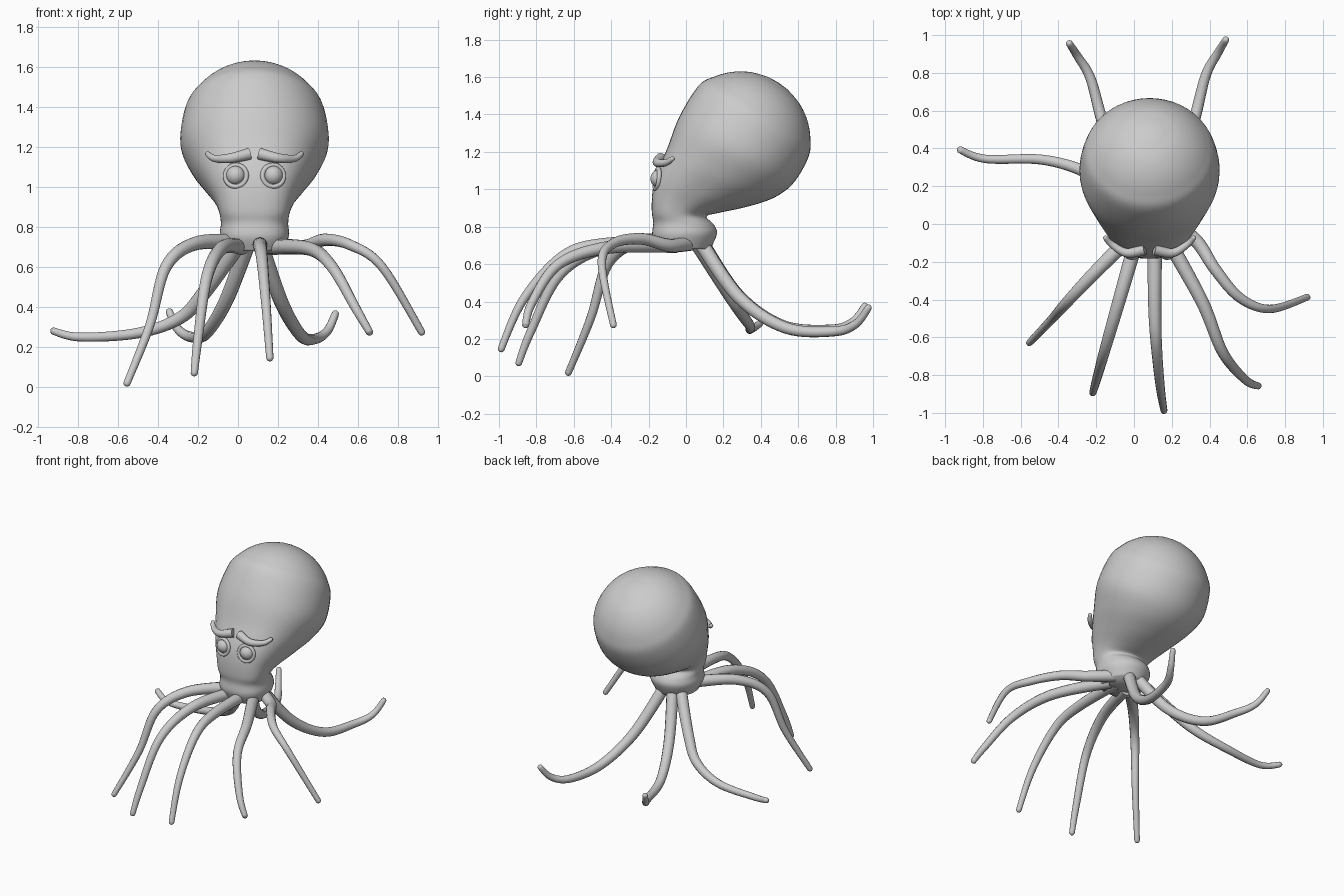
import bpy, bmesh
from math import sin, cos, pi, sqrt, radians

if "Cube" in bpy.data.objects:
    bpy.data.objects.remove(bpy.data.objects["Cube"])

CX = 0.0825  # head centre in x


def smooth_path(rows, n):
    """Catmull-Rom interpolation through tuples of any length."""
    p = [rows[0]] + list(rows) + [rows[-1]]
    out = []
    for i in range(1, len(p) - 2):
        for k in range(n):
            t = k / n
            out.append([0.5 * (2 * b + (c - a) * t + (2 * a - 5 * b + 4 * c - d) * t * t
                               + (3 * b - a - 3 * c + d) * t ** 3)
                        for a, b, c, d in zip(p[i - 1], p[i], p[i + 1], p[i + 2])])
    return out + [list(rows[-1])]


def spow(v, e):
    return (1 if v >= 0 else -1) * abs(v) ** e


def shade(ob):
    for f in ob.data.polygons:
        f.use_smooth = True


def tube(name, points, r0, r1, n=8):
    """Tapered round tube through points, with a domed tip."""
    m = len(points) - 1
    path = smooth_path([(*p, r0 + (r1 - r0) * i / m) for i, p in enumerate(points)], n)
    a, b = path[-2], path.pop()
    length = sqrt(sum((b[i] - a[i]) ** 2 for i in range(3)))
    for k in (0, 0.4, 0.7, 0.9, 0.99):
        s = max(0, 1 - r1 * (1 - k) / length)
        path.append([a[i] + (b[i] - a[i]) * s for i in range(3)] + [r1 * sqrt(1 - k * k)])
    cu = bpy.data.curves.new(name, 'CURVE')
    cu.dimensions = '3D'
    cu.bevel_depth = 1
    cu.bevel_resolution = 4
    cu.use_fill_caps = True
    sp = cu.splines.new('POLY')
    sp.points.add(len(path) - 1)
    for q, v in zip(sp.points, path):
        q.co = (v[0], v[1], v[2], 1)
        q.radius = v[3]
    ob = bpy.data.objects.new(name, cu)
    bpy.context.collection.objects.link(ob)
    bpy.ops.object.select_all(action='DESELECT')
    ob.select_set(True)
    bpy.context.view_layer.objects.active = ob
    bpy.ops.object.convert(target='MESH')
    shade(bpy.context.object)


# Neck and face: tilted rings (front y, front z, back y, back z, half width, squareness)
rings = [
    (-0.15, 0.68, 0.13, 0.68, 0.14, 0.8),
    (-0.18, 0.75, 0.165, 0.76, 0.172, 0.8),
    (-0.175, 0.82, 0.15, 0.81, 0.168, 0.8),
    (-0.183, 0.88, 0.11, 0.855, 0.175, 0.75),
    (-0.18, 0.98, 0.18, 0.875, 0.20, 0.75),
    (-0.16, 1.08, 0.34, 0.91, 0.25, 0.78),
    (-0.10, 1.22, 0.48, 0.96, 0.318, 0.85),
    (-0.035, 1.39, 0.58, 1.04, 0.37, 0.95),
]
# Bulb: the rest of the head is a sphere cut by rings of the same tilt
BY, BZ, R, NY, NZ = 0.293, 1.258, 0.373, 0.54, 0.84
for lat in (20, 35, 50, 65, 80):
    h, r = R * sin(radians(lat)), R * cos(radians(lat))
    y, z = BY + h * NY, BZ + h * NZ
    rings.append((y - r * NZ, z + r * NY, y + r * NZ, z - r * NY, r, 1))

SEG = 48
bm = bmesh.new()
loops = []
for fy, fz, by, bz, hw, e in smooth_path(rings, 5):
    loop = []
    for k in range(SEG):
        c, s = cos(2 * pi * k / SEG), sin(2 * pi * k / SEG)
        if c > 0:
            c, s = spow(c, e), spow(s, e)
        loop.append(bm.verts.new((CX + hw * s, (fy + by) / 2 + (fy - by) / 2 * c,
                                  (fz + bz) / 2 + (fz - bz) / 2 * c)))
    loops.append(loop)
for l0, l1 in zip(loops, loops[1:]):
    for k in range(SEG):
        j = (k + 1) % SEG
        bm.faces.new((l0[k], l0[j], l1[j], l1[k]))
bm.faces.new(loops[0])
crown = bm.verts.new((CX, BY + R * NY, BZ + R * NZ))
for k in range(SEG):
    bm.faces.new((loops[-1][k], loops[-1][(k + 1) % SEG], crown))
bmesh.ops.recalc_face_normals(bm, faces=bm.faces)
me = bpy.data.meshes.new("head")
bm.to_mesh(me)
bm.free()
head = bpy.data.objects.new("head", me)
bpy.context.collection.objects.link(head)
shade(head)

# Eyes, eyelid rings and drooping brows, mirrored about the head centre
brow = [(0.025, -0.135, 1.165), (0.12, -0.153, 1.143), (0.2, -0.108, 1.142), (0.24, -0.065, 1.17)]
for side, s in (("left", -1), ("right", 1)):
    ex = CX + s * 0.093
    bpy.ops.mesh.primitive_uv_sphere_add(segments=32, ring_count=16, radius=0.05,
                                         location=(ex, -0.14, 1.057), rotation=(pi / 2, 0, 0))
    bpy.context.object.name = side + "_eye"
    shade(bpy.context.object)
    bpy.ops.mesh.primitive_torus_add(major_radius=0.054, minor_radius=0.012,
                                     major_segments=40, minor_segments=12,
                                     location=(ex, -0.155, 1.055),
                                     rotation=(pi / 2 - 0.12, 0, s * 0.2))
    bpy.context.object.name = side + "_eyelid"
    shade(bpy.context.object)
    tube(side + "_brow", [(CX + s * x, y, z) for x, y, z in brow], 0.03, 0.012)

# Tentacles, each a short path from the base to the tip
tentacles = {
    "front_left_outer": [(-0.02, -0.07, 0.725), (-0.22, -0.27, 0.715), (-0.36, -0.42, 0.6),
                         (-0.44, -0.51, 0.31), (-0.56, -0.635, 0.005)],
    "front_left_inner": [(0.02, -0.06, 0.7), (-0.08, -0.41, 0.695), (-0.155, -0.67, 0.55),
                         (-0.2, -0.83, 0.24), (-0.22, -0.9, 0.055)],
    "front_right_inner": [(0.11, -0.06, 0.71), (0.11, -0.44, 0.705), (0.12, -0.66, 0.64),
                          (0.14, -0.87, 0.41), (0.16, -0.995, 0.13)],
    "front_right_outer": [(0.16, -0.05, 0.7), (0.36, -0.41, 0.69), (0.47, -0.68, 0.6),
                          (0.59, -0.825, 0.39), (0.665, -0.86, 0.26)],
    "side_right": [(0.18, 0.02, 0.71), (0.33, -0.09, 0.7), (0.43, -0.24, 0.735),
                   (0.56, -0.39, 0.71), (0.72, -0.45, 0.6), (0.925, -0.385, 0.26)],
    "side_left": [(0, 0.06, 0.71), (-0.17, 0.21, 0.47), (-0.29, 0.29, 0.345),
                  (-0.5, 0.342, 0.27), (-0.79, 0.345, 0.25), (-0.935, 0.4, 0.285)],
    "back_left": [(0.05, 0.08, 0.72), (-0.06, 0.28, 0.43), (-0.16, 0.52, 0.27),
                  (-0.23, 0.77, 0.25), (-0.3, 0.89, 0.29), (-0.348, 0.965, 0.39)],
}
# The right back tentacle mirrors the left one, held slightly closer in
tentacles["back_right"] = [(CX + (CX - x) * 0.95, y * 1.02, z - 0.01)
                           for x, y, z in tentacles["back_left"]]
for name, pts in tentacles.items():
    tube(name + "_tentacle", pts, 0.04, 0.018)
